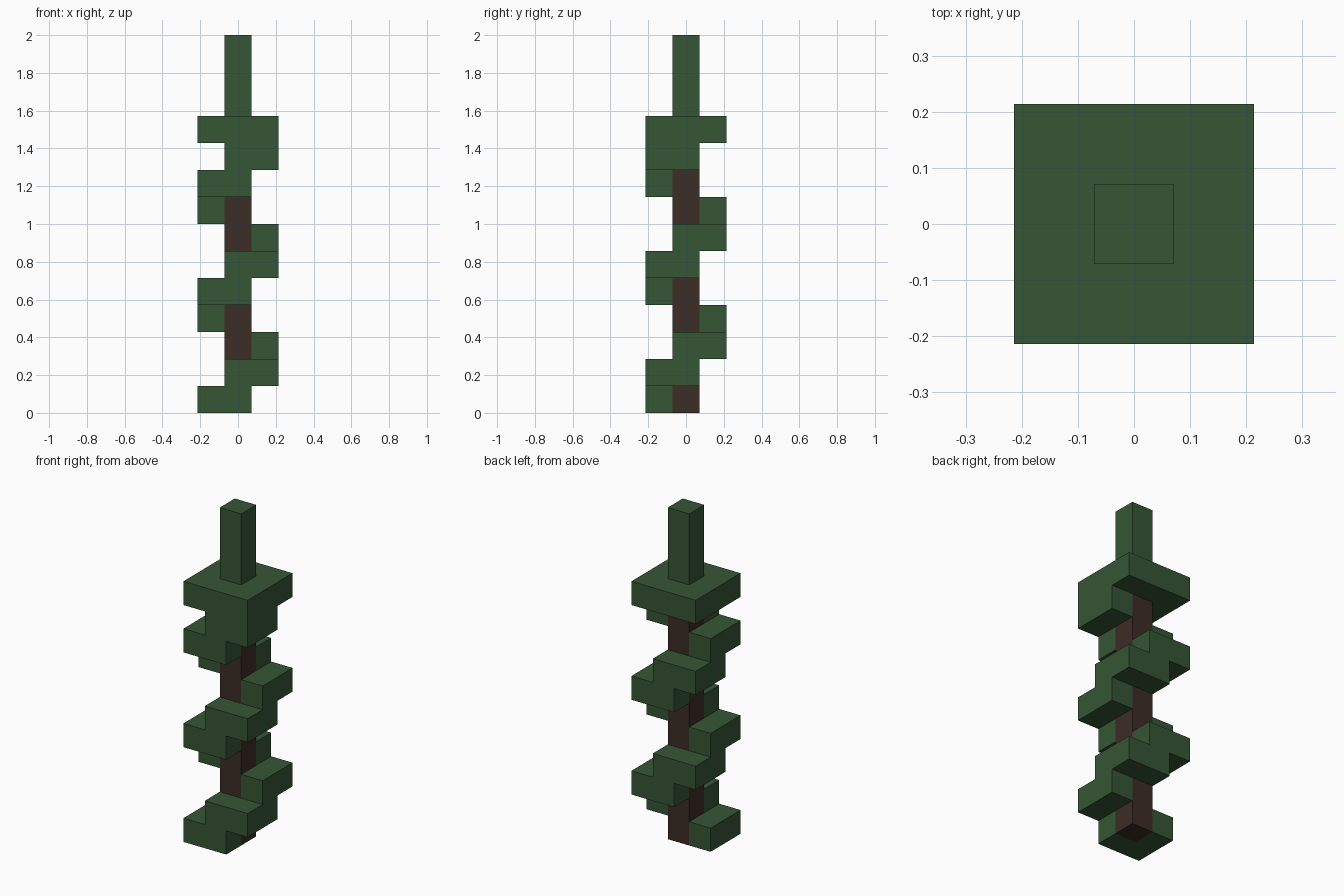
import bpy
import bmesh
from math import pi
from mathutils import Matrix

if "Cube" in bpy.data.objects:
    bpy.data.objects.remove(bpy.data.objects["Cube"], do_unlink=True)

U = 2 / 14  # one block; the tree is fourteen blocks tall


def make_material(name, color):
    mat = bpy.data.materials.new(name)
    mat.use_nodes = True
    mat.diffuse_color = color
    mat.node_tree.nodes["Principled BSDF"].inputs["Base Color"].default_value = color
    return mat


green = make_material("leaf green", (0.036, 0.092, 0.036, 1))
brown = make_material("bark brown", (0.046, 0.026, 0.019, 1))


def prism(name, outline, bottom, layers, mat, turns=0):
    """Extrude a flat outline (in blocks) upward, turned by quarter turns."""
    bm = bmesh.new()
    face = bm.faces.new([bm.verts.new((x * U, y * U, bottom * U)) for x, y in outline])
    top = bmesh.ops.extrude_face_region(bm, geom=[face])["geom"]
    bmesh.ops.translate(bm, vec=(0, 0, layers * U),
                        verts=[v for v in top if isinstance(v, bmesh.types.BMVert)])
    bmesh.ops.rotate(bm, verts=bm.verts, matrix=Matrix.Rotation(turns * pi / 2, 3, "Z"))
    bmesh.ops.recalc_face_normals(bm, faces=bm.faces)
    mesh = bpy.data.meshes.new(name)
    bm.to_mesh(mesh)
    bm.free()
    mesh.materials.append(mat)
    obj = bpy.data.objects.new(name, mesh)
    bpy.context.collection.objects.link(obj)


def square(h):
    return [(-h, -h), (h, -h), (h, h), (-h, h)]


# Trunk, wide leaf cap and the spire on top
prism("trunk", square(0.5), 0, 10, brown)
prism("leaf_cap", square(1.5), 10, 1, green)
prism("leaf_spire", square(0.5), 11, 3, green)

# L-shaped leaf steps winding up around the trunk, a quarter turn per layer
corner = [(-1.5, -1.5), (0.5, -1.5), (0.5, -0.5), (-0.5, -0.5), (-0.5, 0.5), (-1.5, 0.5)]
for layer in range(10):
    prism(f"leaf_step_{layer + 1}", corner, layer, 1, green, turns=layer % 4)
